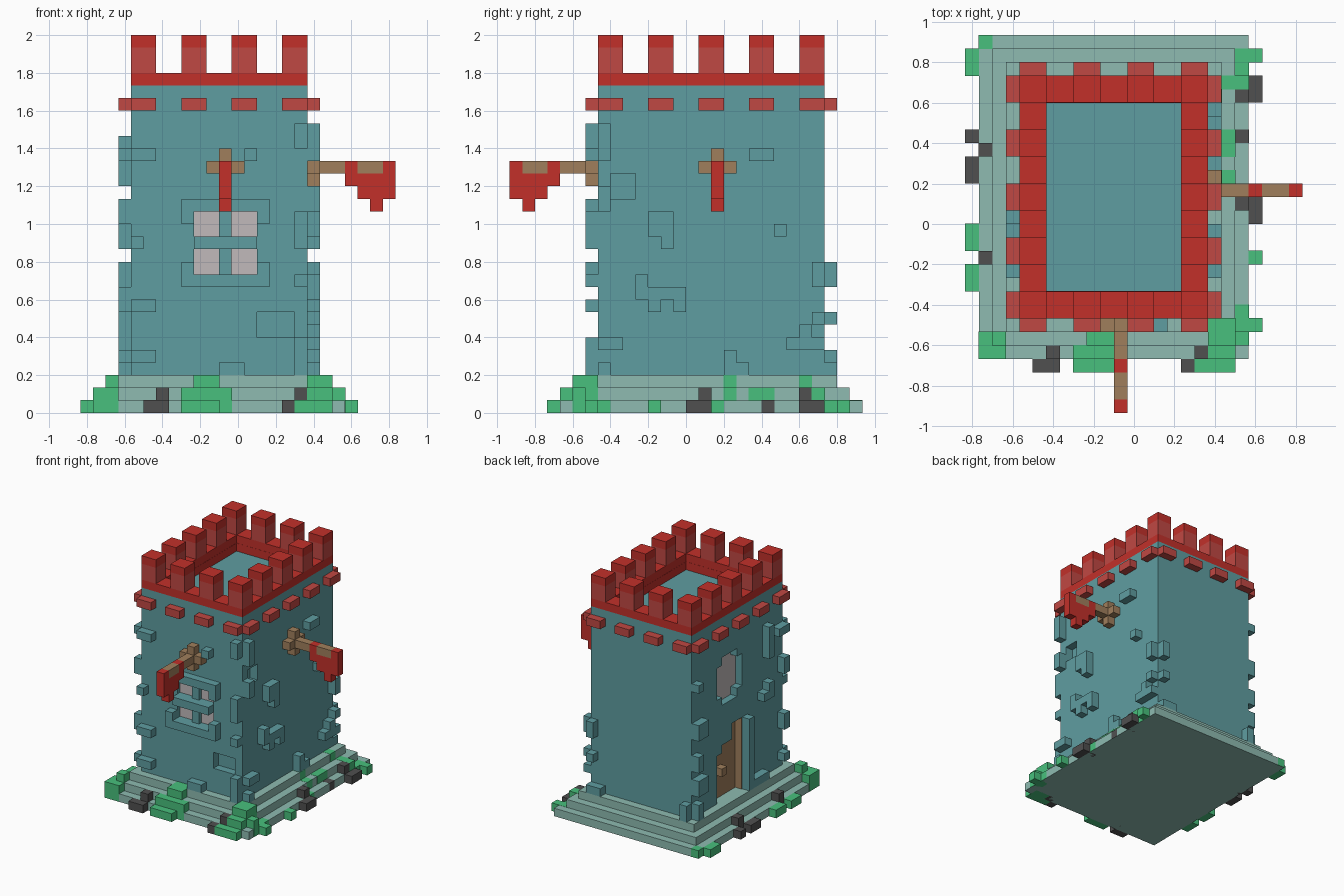
import bpy, bmesh
from mathutils import Vector

cube = bpy.data.objects.get("Cube")
if cube:
    bpy.data.objects.remove(cube, do_unlink=True)

U = 2 / 30                        # one block
ORIGIN = Vector((12.5, 14, 0))    # grid point over the world origin


def lin(c):
    c /= 255
    return c / 12.92 if c <= 0.04045 else ((c + 0.055) / 1.055) ** 2.4


def material(name, r, g, b):
    m = bpy.data.materials.new(name)
    m.use_nodes = True
    col = (lin(r), lin(g), lin(b), 1)
    m.diffuse_color = col
    bsdf = m.node_tree.nodes["Principled BSDF"]
    bsdf.inputs["Base Color"].default_value = col
    bsdf.inputs["Roughness"].default_value = 0.9
    return m


TEAL = material("teal stone", 95, 157, 161)
PALE = material("pale stone", 142, 187, 177)
RED = material("red", 194, 48, 42)
SOFT = material("soft red", 192, 72, 67)
WOOD = material("brown wood", 160, 127, 92)
GREEN = material("green moss", 72, 192, 125)
DARK = material("dark rock", 80, 80, 80)
GLASS = material("window grey", 193, 186, 187)


def blocks(name, mat, boxes, grow=0.0):
    """One object from boxes (x0, x1, y0, y1, z0, z1) in block units."""
    bm = bmesh.new()
    for b in boxes:
        lo = Vector(b[0::2]) - Vector((grow,) * 3)
        hi = Vector(b[1::2]) + Vector((grow,) * 3)
        lo.z = max(lo.z, 0)
        made = bmesh.ops.create_cube(bm, size=1)["verts"]
        for v in made:
            p = Vector([lo[i] if v.co[i] < 0 else hi[i] for i in range(3)])
            v.co = (p - ORIGIN) * U
    me = bpy.data.meshes.new(name)
    bm.to_mesh(me)
    bm.free()
    me.materials.append(mat)
    ob = bpy.data.objects.new(name, me)
    bpy.context.collection.objects.link(ob)
    return ob


def frame(x0, x1, y0, y1, t, z0, z1):
    return [(x0, x1, y0, y0 + t, z0, z1), (x0, x1, y1 - t, y1, z0, z1),
            (x0, x0 + t, y0 + t, y1 - t, z0, z1), (x1 - t, x1, y0 + t, y1 - t, z0, z1)]


# Stepped plinth
blocks("plinth", PALE, [(1 + i, 21 - i, 4 + i, 28 - i, i, i + 1) for i in range(3)])

# Tower body with carved recesses
door = [(15, 20, 3, 9), (15, 19, 9, 10), (15, 17, 10, 12)]
rose = [(16, 19, 15, 16), (15, 20, 16, 20), (16, 19, 20, 21)]
panes = [(x, x + 2, z, z + 2) for x in (9, 12) for z in (11, 14)]
body = blocks("tower_body", TEAL, [(4, 18, 7, 25, 3, 26)])
cuts = [(3, 5, *r) for r in door + rose]
cuts += [(a, b, 6, 7.6, c, d) for a, b, c, d in panes]
cuts += [(14, 17, 6, 8, 6, 8), (17, 19, 8, 10, 17, 19), (6, 16, 9, 23, 25, 27)]
for n, c in enumerate(cuts):
    cutter = blocks(f"cutter_{n}", TEAL, [c])
    mod = body.modifiers.new("recess", 'BOOLEAN')
    mod.operation, mod.solver, mod.object = 'DIFFERENCE', 'EXACT', cutter
    cutter.hide_render = True
    cutter.hide_viewport = True
    cutter.display_type = 'WIRE'
bpy.context.view_layer.update()
carved = bpy.data.meshes.new_from_object(body.evaluated_get(bpy.context.evaluated_depsgraph_get()))
body.modifiers.clear()
body.data = carved
for ob in [o for o in bpy.data.objects if o.name.startswith("cutter_")]:
    bpy.data.objects.remove(ob, do_unlink=True)

# Door, jamb, knob and window panes inside the recesses
blocks("door", WOOD, [(4.9, 5.02, *r) for r in door] + [(4.02, 5, 15, 15.1, 3, 12), (4, 5, 18, 19, 6, 7)])
blocks("round_window", GLASS, [(4.9, 5.02, *r) for r in rose])
blocks("window_panes", GLASS, [(a, b, 7.5, 7.62, c, d) for a, b, c, d in panes])

# Window sills and door posts
blocks("window_surround", TEAL, [(a, b, 6, 7, c, d) for a, b, c, d in
       [(8, 15, 16, 17), (8, 9, 15, 16), (14, 15, 15, 16), (9, 14, 13, 14),
        (8, 15, 10, 11), (8, 9, 11, 12), (14, 15, 11, 12)]])
blocks("door_post", TEAL, [(3, 4, 14, 15, 3, 12), (3, 4, 11, 14, 3, 4)])

# Crown: red wall, merlons with deeper red caps, bracket stones below
blocks("crown_wall", RED, frame(4, 18, 7, 25, 2, 26, 27) + frame(5.9, 16.1, 8.9, 23.1, 0.12, 25, 26))
xs, ys = range(4, 17, 4), range(7, 24, 4)
spots = [(x, y) for x in xs for y in ys if x in (4, 16) or y in (7, 23)]
blocks("merlons", SOFT, [(x, x + 2, y, y + 2, 27, 29) for x, y in spots])
blocks("merlon_caps", RED, [(x, x + 2, y, y + 2, 29, 30) for x, y in spots])
blocks("brackets", SOFT, [(x, x + 2, y, y + 1, 24, 25) for x in xs for y in (6, 25)]
       + [(x, x + 1, y, y + 2, 24, 25) for x in (3, 18) for y in ys])

# Loose wall stones: (start, end, bottom, top) along each wall
front = [(4, 6, 20, 21), (13, 14, 20, 21), (17, 18, 21, 23), (17, 18, 13, 16),
         (4, 5, 13, 14), (4, 6, 8, 9), (4, 6, 4, 5), (11, 13, 3, 4), (17, 18, 3, 6),
         (17, 18, 10, 11)]
right = [(7, 8, 20, 23), (19, 21, 20, 21), (21, 22, 14, 15), (11, 13, 15, 16),
         (11, 12, 14, 15), (12, 13, 13, 15), (10, 11, 9, 11), (11, 12, 8, 10),
         (12, 14, 9, 10), (13, 14, 8, 9), (17, 18, 3, 5), (18, 19, 3, 4),
         (22, 25, 5, 6), (23, 24, 6, 7), (24, 25, 10, 12), (24, 25, 7, 8),
         (7, 8, 16, 18), (7, 9, 5, 6), (7, 8, 3, 4)]
left = [(10, 11, 18, 22), (10, 12, 13, 14), (10, 11, 14, 15), (7, 8, 15, 17),
        (7, 8, 8, 10), (7, 9, 20, 21), (24, 25, 19, 20), (23, 25, 13, 15),
        (24, 25, 9, 11), (23, 25, 6, 8), (24, 25, 3, 5), (7, 8, 4, 5)]
back = [(17, 18, 10, 12), (17, 18, 7, 8), (16, 18, 3, 4), (4, 5, 3, 5)]
blocks("front_stones", TEAL, [(a, b, 6, 7, c, d) for a, b, c, d in front])
blocks("left_side_stones", TEAL, [(18, 19, *r) for r in right])
blocks("right_side_stones", TEAL, [(3, 4, *r) for r in left])
blocks("back_stones", TEAL, [(a, b, 25, 26, c, d) for a, b, c, d in back])

# Two banners: a = distance from wall, s = sideways offset
def banner(name, place):
    pole = [(0, 4, 0, 1, 19, 20), (0, 1, 0, 1, 18, 21), (0, 1, -1, 2, 19, 20),
            (5, 7, 0, 1, 19, 20)]
    cloth = [(4, 5, 0, 1, 19, 20), (7, 8, 0, 1, 19, 20), (4, 8, 0, 1, 18, 19),
             (5, 8, 0, 1, 17, 18), (6, 7, 0, 1, 16, 17)]
    blocks(name + "_pole", WOOD, [place(*b) for b in pole])
    blocks(name + "_cloth", RED, [place(*b) for b in cloth])


def on_front(a0, a1, s0, s1, z0, z1):
    # cloth spans 3..7 blocks out, so the pole is one shorter here
    a0, a1 = (max(a0 - 1, 0), a1 - 1) if a0 >= 4 else (a0, min(a1, 3))
    return (11 + s0, 11 + s1, 7 - a1, 7 - a0, z0, z1)


banner("front_banner", on_front)
banner("side_banner", lambda a0, a1, s0, s1, z0, z1:
       (18 + (a0 - 1 if a0 >= 4 else a0), 18 + (a1 - 1 if a0 >= 4 else min(a1, 3)),
        16 + s0, 16 + s1, z0, z1))

# Moss and rocks around the plinth
moss_front = [(1, 3, 4, 6, 0, 2), (2, 3, 5, 6, 2, 3), (8, 11, 3, 4, 0, 1), (8, 12, 4, 5, 0, 2),
              (9, 11, 5, 7, 1, 3), (17, 20, 3, 4, 0, 1), (18, 20, 4, 5, 0, 2),
              (19, 21, 5, 6, 0, 2), (18, 20, 5, 7, 1, 3)]
moss_side = [(21, 22, 6, 7, 0, 1), (20, 21, 6, 8, 0, 1), (21, 22, 11, 12, 0, 1), (20, 21, 16, 17, 0, 1),
             (19, 20, 17, 18, 1, 2), (18, 19, 17, 18, 2, 3), (21, 22, 26, 27, 0, 1),
             (20, 21, 25, 27, 0, 1), (19, 20, 24, 25, 1, 2), (20, 21, 24, 25, 1, 2),
             (18, 19, 23, 24, 2, 3), (19, 20, 19, 21, 1, 2)]
moss_far = [(0, 1, 25, 27, 0, 1), (1, 2, 27, 28, 0, 1), (0, 1, 12, 14, 0, 1), (0, 1, 9, 11, 0, 1)]
blocks("moss", GREEN, moss_front + moss_side + moss_far, 0.02)
rocks = [(5, 7, 3, 4, 0, 1), (6, 7, 4, 5, 0, 2), (16, 17, 3, 4, 0, 1), (17, 18, 4, 5, 0, 2),
         (0, 1, 20, 21, 0, 1), (0, 1, 17, 19, 0, 1), (1, 2, 19, 20, 0, 2), (1, 2, 11, 12, 0, 2),
         (21, 22, 23, 25, 0, 1), (20, 21, 23, 24, 0, 2), (21, 22, 14, 16, 0, 1),
         (20, 21, 15, 16, 0, 2), (20, 21, 20, 21, 0, 1)]
blocks("rocks", DARK, rocks, 0.01)
